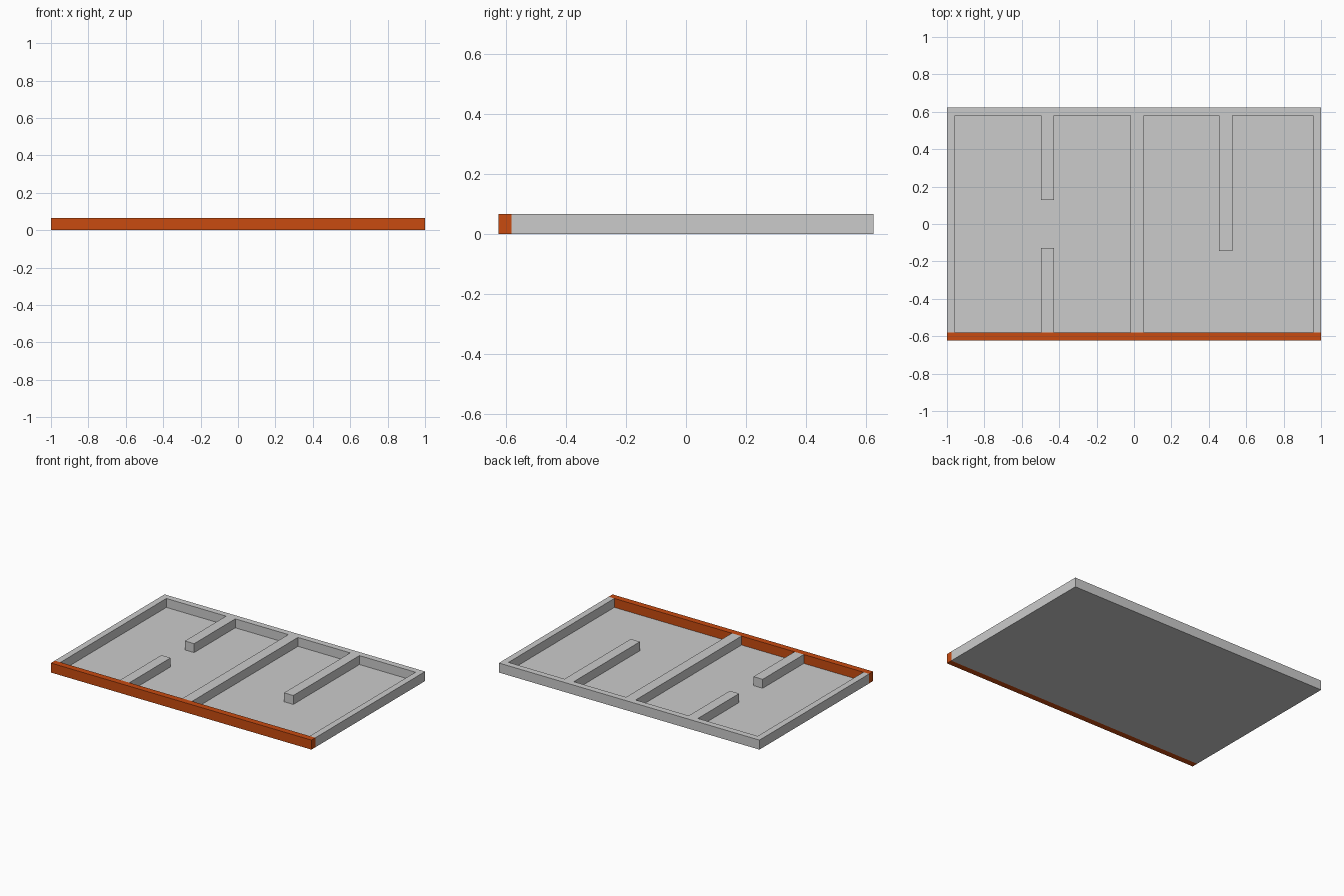
import bpy
import bmesh

if "Cube" in bpy.data.objects:
    bpy.data.objects.remove(bpy.data.objects["Cube"])

X, Y = 1.0, 0.623        # outer half sizes
XI, YI = 0.956, 0.58     # inner half sizes
H, FLOOR = 0.066, 0.004  # wall top, floor thickness


def prism(name, outline, z0, z1):
    """Extrude a flat outline from z0 up to z1."""
    bm = bmesh.new()
    base = bm.faces.new([bm.verts.new((x, y, z0)) for x, y in outline])
    top = bmesh.ops.extrude_face_region(bm, geom=[base], use_keep_orig=True)
    verts = [g for g in top["geom"] if isinstance(g, bmesh.types.BMVert)]
    bmesh.ops.translate(bm, verts=verts, vec=(0, 0, z1 - z0))
    bmesh.ops.recalc_face_normals(bm, faces=bm.faces)
    mesh = bpy.data.meshes.new(name)
    bm.to_mesh(mesh)
    bm.free()
    obj = bpy.data.objects.new(name, mesh)
    bpy.context.collection.objects.link(obj)
    return obj


def rect(x0, x1, y0, y1):
    return [(x0, y0), (x1, y0), (x1, y1), (x0, y1)]


# Thin floor behind the front rail
prism("floor", rect(-X, X, -YI, Y), 0, FLOOR)

# Side and back walls with the partitions hanging off the back wall
partitions = [(-0.498, -0.427, 0.129), (-0.02, 0.054, -YI), (0.455, 0.526, -0.145)]
outline = [(X, -YI), (X, Y), (-X, Y), (-X, -YI), (-XI, -YI), (-XI, YI)]
for x0, x1, end in partitions:
    outline += [(x0, YI), (x0, end), (x1, end), (x1, YI)]
outline += [(XI, YI), (XI, -YI)]
prism("walls_and_partitions", outline, FLOOR, H)

# Short partition standing against the front rail
prism("front_partition", rect(-0.498, -0.427, -YI, -0.129), FLOOR, H)

# Coloured front rail
rail = prism("front_rail", rect(-X, X, -Y, -YI), 0, H)
orange = bpy.data.materials.new("orange")
orange.diffuse_color = (0.58, 0.07, 0.005, 1)
orange.use_nodes = True
orange.node_tree.nodes["Principled BSDF"].inputs["Base Color"].default_value = orange.diffuse_color
rail.data.materials.append(orange)
